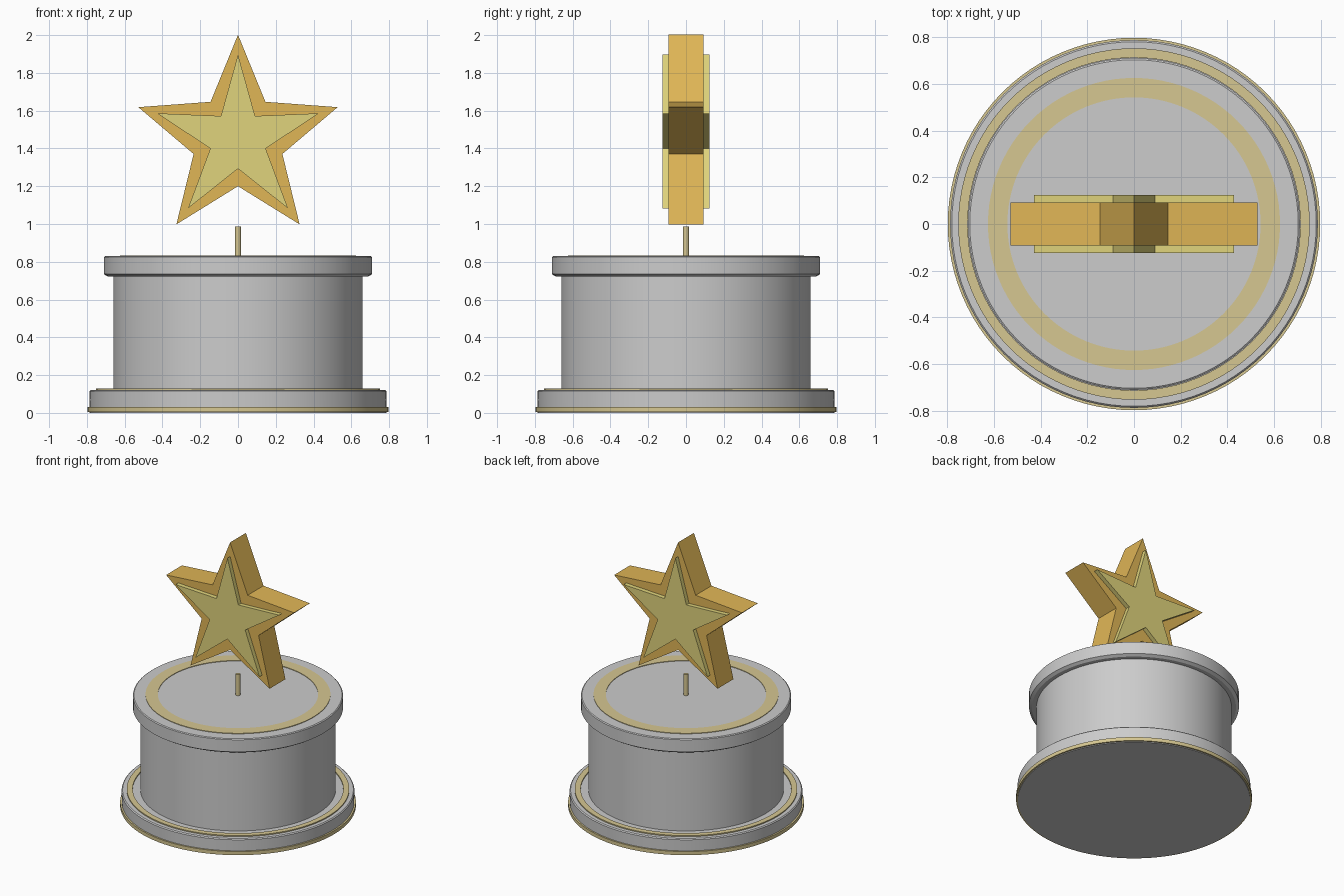
import bpy, bmesh, math

if "Cube" in bpy.data.objects:
    bpy.data.objects.remove(bpy.data.objects["Cube"])


def srgb(r, g, b):
    f = lambda c: c / 12.92 if c <= 0.04045 else ((c + 0.055) / 1.055) ** 2.4
    return (f(r / 255), f(g / 255), f(b / 255), 1.0)


def material(name, colour):
    m = bpy.data.materials.new(name)
    m.diffuse_color = colour
    m.use_nodes = True
    m.node_tree.nodes["Principled BSDF"].inputs["Base Color"].default_value = m.diffuse_color
    return m


GREY = material("silver grey", srgb(204, 204, 204))
PALE = material("pale gold", srgb(214, 199, 145))
GOLD = material("deep gold", srgb(224, 182, 86))
YELLOW = material("light yellow gold", srgb(224, 212, 124))


def finish(name, bm, mat, smooth=True):
    bmesh.ops.recalc_face_normals(bm, faces=bm.faces)
    mesh = bpy.data.meshes.new(name)
    bm.to_mesh(mesh)
    bm.free()
    mesh.materials.append(mat)
    ob = bpy.data.objects.new(name, mesh)
    bpy.context.collection.objects.link(ob)
    if smooth:
        bpy.ops.object.select_all(action='DESELECT')
        ob.select_set(True)
        bpy.context.view_layer.objects.active = ob
        bpy.ops.object.shade_smooth_by_angle(angle=math.radians(30))
    return ob


def lathe(name, profile, mat, closed=False, steps=96):
    """Spin (radius, height) points round the z axis."""
    bm = bmesh.new()
    verts = [bm.verts.new((r, 0, z)) for r, z in profile]
    edges = [bm.edges.new(p) for p in zip(verts, verts[1:])]
    if closed:
        edges.append(bm.edges.new((verts[-1], verts[0])))
    bmesh.ops.spin(bm, geom=verts + edges, cent=(0, 0, 0), axis=(0, 0, 1),
                   angle=math.tau, steps=steps)
    bmesh.ops.remove_doubles(bm, verts=bm.verts, dist=1e-5)
    return finish(name, bm, mat)


def ring(name, r0, r1, z0, z1, mat):
    return lathe(name, [(r0, z0), (r1, z0), (r1, z1), (r0, z1)], mat, closed=True)


def star(name, outer, inner, y0, y1, mat, centre=1.447):
    """Five-pointed prism standing upright between y0 and y1."""
    bm = bmesh.new()
    pts = []
    for i in range(10):
        r, a = (inner if i % 2 else outer), math.pi / 2 + i * math.pi / 5
        pts.append((r * math.cos(a), centre + r * math.sin(a)))
    face = bm.faces.new([bm.verts.new((x, y0, z)) for x, z in pts])
    new = bmesh.ops.extrude_face_region(bm, geom=[face])["geom"]
    bmesh.ops.translate(bm, vec=(0, y1 - y0, 0),
                        verts=[v for v in new if isinstance(v, bmesh.types.BMVert)])
    return finish(name, bm, mat, smooth=False)


# Pedestal: foot, drum and cap in one turned body
lathe("pedestal", [
    (0, 0), (0.785, 0), (0.787, 0.115), (0.78, 0.122), (0.66, 0.122),
    (0.66, 0.722), (0.69, 0.722), (0.71, 0.735), (0.71, 0.825), (0.703, 0.83), (0, 0.83),
], GREY)

# Gold trim
ring("foot_band", 0.78, 0.797, 0.005, 0.032, PALE)
ring("foot_ring", 0.712, 0.752, 0.115, 0.13, PALE)
ring("cap_ring", 0.542, 0.625, 0.825, 0.834, PALE)

# Pin below the star
lathe("pin", [(0, 0.82), (0.016, 0.82), (0.016, 0.987), (0, 0.987)], PALE, steps=16)

# Star with a raised plate on each side
star("star_body", 0.555, 0.247, -0.093, 0.093, GOLD)
for side, name in ((-1, "front_star_plate"), (1, "back_star_plate")):
    star(name, 0.45, 0.154, side * 0.09, side * 0.125, YELLOW)
